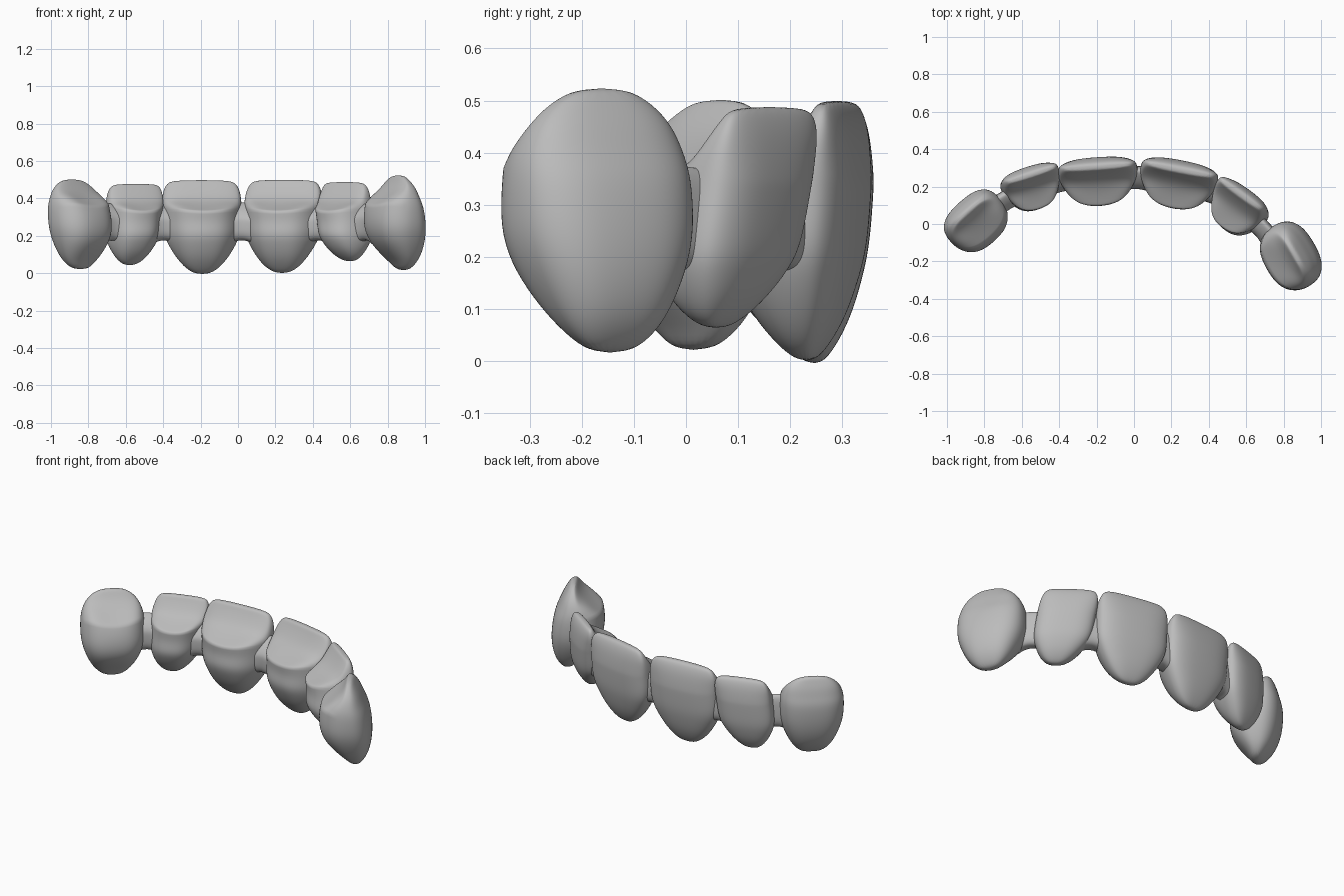
import bpy, bmesh, math
from mathutils import Matrix

cube = bpy.data.objects.get("Cube")
if cube:
    bpy.data.objects.remove(cube)

mat = bpy.data.materials.new("plain_grey")
mat.use_nodes = True
GREY = (0.5, 0.5, 0.5, 1)
mat.diffuse_color = GREY
mat.node_tree.nodes["Principled BSDF"].inputs["Base Color"].default_value = GREY

SEGS = 24
SHELF = 6  # ring that carries the creased rim on the inner side
# Rings: height, width share, outer depth, widest depth, inner depth, inner flatness
INCISOR = [
    (-.01, .16, .03, .02, .00, 1), (.02, .42, .055, .015, -.035, 1),
    (.08, .66, .085, .02, -.085, 1.2), (.15, .86, .105, .03, -.12, 1.4),
    (.21, .98, .118, .04, -.142, 1.5), (.27, 1.01, .124, .045, -.13, 1.5),
    (.33, 1.01, .128, .05, -.137, 1.4), (.35, 1.01, .128, .055, -.09, .9),
    (.39, 1.01, .125, .06, -.015, .5), (.44, .98, .118, .075, .025, .5),
    (.48, .89, .105, .08, .05, .6), (.5, .72, .09, .075, .06, 1)]
CANINE = [
    (.01, .18, .075, .06, .03, 1), (.05, .45, .11, .05, 0, 1),
    (.1, .66, .135, .03, -.055, 1), (.17, .88, .148, .01, -.12, 1),
    (.24, 1.02, .148, 0, -.148, 1), (.31, 1.03, .138, 0, -.15, 1),
    (.36, 1.01, .125, 0, -.14, 1), (.40, .95, .105, 0, -.085, .8),
    (.45, .8, .083, .01, -.03, .8), (.49, .56, .057, .015, -.003, 1),
    (.52, .24, .037, .02, .01, 1)]


def power(value, exponent):
    return math.copysign(abs(value) ** exponent, value)


def add_loft(name, loops, x, y, yaw):
    """Skin closed loops of points, cap both ends and crease the shelf rim."""
    bm = bmesh.new()
    rows = [[bm.verts.new(p) for p in loop] for loop in loops]
    for lo, hi in zip(rows, rows[1:]):
        for k in range(SEGS):
            n = (k + 1) % SEGS
            bm.faces.new((lo[k], lo[n], hi[n], hi[k]))
    bm.faces.new(rows[0][::-1])
    bm.faces.new(rows[-1])
    if len(rows) > SHELF:
        crease = bm.edges.layers.float.new("crease_edge")
        rim = rows[SHELF]
        for k in range(SEGS // 2 + 1, SEGS - 1):
            bm.edges.get((rim[k], rim[k + 1]))[crease] = .55
    bmesh.ops.recalc_face_normals(bm, faces=bm.faces)
    mesh = bpy.data.meshes.new(name)
    bm.to_mesh(mesh)
    bm.free()
    mesh.materials.append(mat)
    for poly in mesh.polygons:
        poly.use_smooth = True
    obj = bpy.data.objects.new(name, mesh)
    bpy.context.collection.objects.link(obj)
    obj.matrix_world = Matrix.Translation((x, y, 0)) @ Matrix.Rotation(math.radians(yaw), 4, "Z")
    mod = obj.modifiers.new("smooth_form", "SUBSURF")
    mod.levels = mod.render_levels = 2


def fit(z, low, high, rings):
    """Stretch root and biting edge while keeping the middle band level."""
    bottom, top = rings[0][0] + .01, rings[-1][0]
    if z < .2:
        return .2 + (z - .2) * (.2 - low) / (.2 - bottom)
    if z > .33:
        return .33 + (z - .33) * (high - .33) / (top - .33)
    return z


def tooth(name, x, y, yaw, half_width, low, high, rings,
          depth=1.0, lean=0.0, tilt=0.0, fullness=1.0):
    """Loft the rings upward, with a scalloped inner shelf."""
    loops = []
    for i, (z, share, outer, mid, inner, flat) in enumerate(rings):
        loop = []
        for k in range(SEGS):
            a = math.tau * k / SEGS
            c, s = math.cos(a), math.sin(a)
            u = power(c, .75) * half_width * share ** fullness + tilt * (z - .28)
            v = mid + (outer - mid) * s ** .75 if s > 0 else mid - (mid - inner) * abs(s) ** flat
            scallop = .1 * c * c * (1 - abs(c)) if i in (SHELF, SHELF + 1) and s < 0 else 0
            loop.append((u, v * depth + lean * (z - .28), fit(z, low, high, rings) + scallop))
        loops.append(loop)
    add_loft(name, loops, x, y, yaw)


def connector(name, x, y, yaw, thick):
    """Arched bridge, lower on the inner side, with ends sunk into both neighbours."""
    loops = []
    for u in (-.11, -.06, 0, .06, .11):
        flare = (u / .11) ** 2
        loop = []
        for k in range(SEGS):
            a = math.tau * k / SEGS
            s = math.sin(a)
            v = power(math.cos(a), .7) * (thick + .02 * flare) - .015 * flare
            if s > 0:
                z = .27 + s ** .7 * (.095 + .75 * v - .02 * flare)
            else:
                z = .27 + power(s, .7) * (.09 + .055 * flare)
            loop.append((u, v, z))
        loops.append(loop)
    add_loft(name, loops, x, y, yaw)


# Teeth along the arch
tooth("right_canine", -.843, .015, 42, .174, .03, .502, CANINE, .95, .2, 0, .75)
tooth("right_side_incisor", -.547, .193, 18, .158, .05, .478, INCISOR, .9, 0, .1)
tooth("right_centre_incisor", -.19, .23, 4, .212, .005, .498, INCISOR)
tooth("left_centre_incisor", .232, .215, -11, .21, .01, .5, INCISOR)
tooth("left_side_incisor", .553, .077, -36, .157, .07, .488, INCISOR, .95, .02, -.165)
tooth("left_canine", .837, -.173, -60, .185, .025, .524, CANINE, .98, 0, 0, .85)

# Bridges between neighbours
connector("right_outer_connector", -.69, .125, 32, .05)
connector("right_inner_connector", -.395, .235, 12, .06)
connector("centre_connector", .02, .25, -3, .06)
connector("left_inner_connector", .43, .17, -23, .06)
connector("left_outer_connector", .69, -.03, -48, .048)
